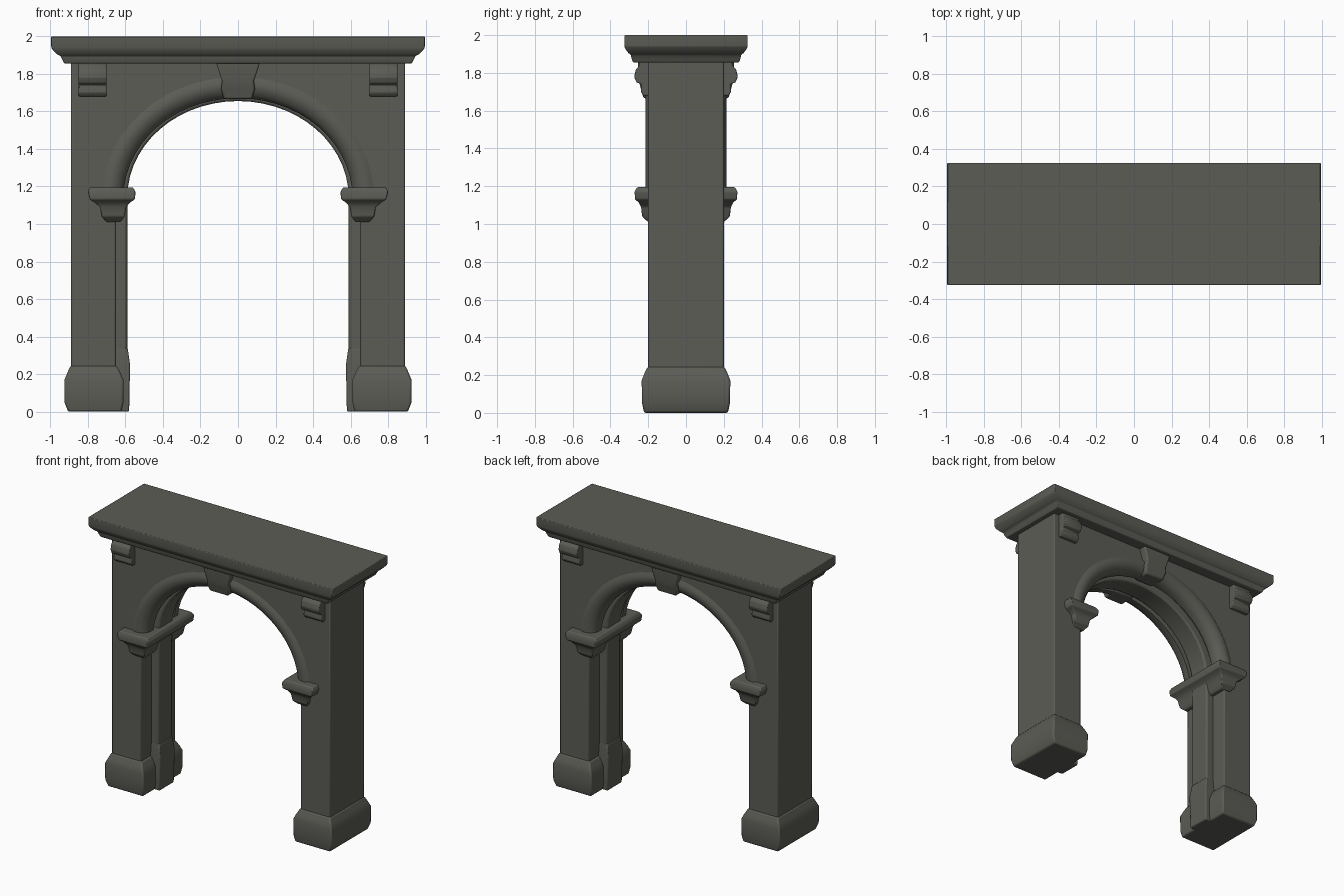
import bpy, bmesh
from math import pi, sin, cos, radians

cube = bpy.data.objects.get("Cube")
if cube:
    bpy.data.objects.remove(cube, do_unlink=True)

stone = bpy.data.materials.new("dark olive grey stone")
stone.use_nodes = True
COLOUR = (0.105, 0.107, 0.09, 1)
stone.diffuse_color = COLOUR
bsdf = stone.node_tree.nodes["Principled BSDF"]
bsdf.inputs["Base Color"].default_value = COLOUR
bsdf.inputs["Roughness"].default_value = 0.9

SPRING = 1.14   # height where the arch begins
STEPS = 28


def finish(name, bm, bevel=0.0, segments=2):
    """Turn a bmesh into a shaded object with softened edges."""
    bmesh.ops.recalc_face_normals(bm, faces=bm.faces)
    mesh = bpy.data.meshes.new(name)
    bm.to_mesh(mesh)
    bm.free()
    mesh.materials.append(stone)
    obj = bpy.data.objects.new(name, mesh)
    bpy.context.collection.objects.link(obj)
    if bevel:
        mod = obj.modifiers.new("soft_edges", 'BEVEL')
        mod.width, mod.segments = bevel, segments
        mod.limit_method, mod.angle_limit = 'ANGLE', radians(30)
    bpy.ops.object.select_all(action='DESELECT')
    obj.select_set(True)
    bpy.context.view_layer.objects.active = obj
    bpy.ops.object.shade_smooth_by_angle(angle=radians(40))
    return obj


def skin(name, rings, bevel=0.0, closed=True):
    """Join matching rings of points with faces and cap both ends."""
    bm = bmesh.new()
    loops = [[bm.verts.new(p) for p in ring] for ring in rings]
    n = len(loops[0])
    for a, b in zip(loops, loops[1:]):
        for i in range(n):
            j = (i + 1) % n
            bm.faces.new((a[i], a[j], b[j], b[i]))
    bm.faces.new(loops[0])
    bm.faces.new(loops[-1])
    return finish(name, bm, bevel)


def slab(name, outline, y0, y1, bevel=0.0):
    """Extrude an x-z outline through the depth."""
    return skin(name, [[(x, y, z) for x, z in outline] for y in (y0, y1)], bevel)


def stack(name, levels, bevel=0.0):
    """Rectangles (x0, x1, y0, y1, z) joined from bottom to top."""
    return skin(name, [[(x0, y0, z), (x1, y0, z), (x1, y1, z), (x0, y1, z)]
                       for x0, x1, y0, y1, z in levels], bevel)


def arch(rx, rz):
    """Half ellipse from the +x springing to the -x springing."""
    return [(rx * cos(pi * i / STEPS), SPRING + rz * sin(pi * i / STEPS))
            for i in range(STEPS + 1)]


def portal(outer, rx, rz, base, top):
    return ([(outer, top), (outer, base), (rx, base)] + arch(rx, rz)
            + [(-rx, base), (-outer, base), (-outer, top)])


# Main wall with its two piers, and the narrower rib lining the opening
slab("portal_wall", portal(0.89, 0.65, 0.57, 0.1, 1.88), -0.2, 0.2, 0.008)
slab("inner_rib", portal(0.75, 0.59, 0.515, 0.0, 1.8), -0.08, 0.08, 0.012)

# Rounded mouldings around the arch, front and back
SECTION = [(0.0, 0.12), (0.0, 0.165), (0.02, 0.195), (0.055, 0.215),
           (0.09, 0.215), (0.13, 0.19), (0.13, 0.12)]
for side, face in ((-1, "front"), (1, "back")):
    skin(face + "_arch_moulding",
         [[((0.61 + d) * cos(a), side * y, SPRING + (0.53 + d) * sin(a))
           for d, y in SECTION]
          for a in [pi * i / STEPS for i in range(STEPS + 1)]])

    # Wedge keystone, leaning outward toward the top
    slab_levels = [(0.075, 0.225, 1.665), (0.09, 0.24, 1.72),
                   (0.085, 0.25, 1.76), (0.12, 0.255, 1.87)]
    stack(face + "_keystone",
          [(-w, w, side * 0.1, side * y, z) for w, y, z in slab_levels], 0.01)

    # Scrolled corbels under the cornice
    for sx, hand in ((-1, "right"), (1, "left")):
        profile = [(0.19, 1.68), (0.225, 1.68), (0.24, 1.70), (0.235, 1.74),
                   (0.262, 1.75), (0.275, 1.78), (0.265, 1.82),
                   (0.245, 1.84), (0.245, 1.87), (0.19, 1.87)]
        skin(f"{face}_{hand}_corbel",
             [[(sx * x, side * y, z) for y, z in profile] for x in (0.70, 0.85)],
             0.006)

for sx, hand in ((-1, "right"), (1, "left")):
    def mirrored(levels):
        return [(sx * a, sx * b, -y, y, z) for a, b, y, z in levels]

    # Pier foot with sloped shoulder, and the small foot of the inner rib
    stack(hand + "_pier_base", mirrored([
        (0.62, 0.905, 0.222, 0.0), (0.61, 0.925, 0.232, 0.05),
        (0.61, 0.925, 0.235, 0.17), (0.625, 0.91, 0.222, 0.205),
        (0.645, 0.893, 0.203, 0.245)]), 0.01)
    stack(hand + "_rib_base", mirrored([
        (0.58, 0.7, 0.085, 0.0), (0.575, 0.7, 0.09, 0.25),
        (0.588, 0.7, 0.08, 0.34)]), 0.008)

    # Capital: flared bell below a projecting slab, running through the depth
    stack(hand + "_capital", mirrored([
        (0.625, 0.70, 0.2, 1.01), (0.605, 0.725, 0.232, 1.04),
        (0.595, 0.735, 0.238, 1.09), (0.575, 0.765, 0.25, 1.115),
        (0.55, 0.79, 0.27, 1.13), (0.545, 0.80, 0.272, 1.17),
        (0.56, 0.79, 0.26, 1.195)]), 0.006)

# Moulded cornice
stack("cornice", [(-x, x, -y, y, z) for x, y, z in (
    (0.925, 0.28, 1.855), (0.935, 0.288, 1.875), (0.945, 0.292, 1.895),
    (0.965, 0.305, 1.905), (0.985, 0.32, 1.925), (0.995, 0.326, 1.94),
    (0.995, 0.326, 2.0))], 0.005)
